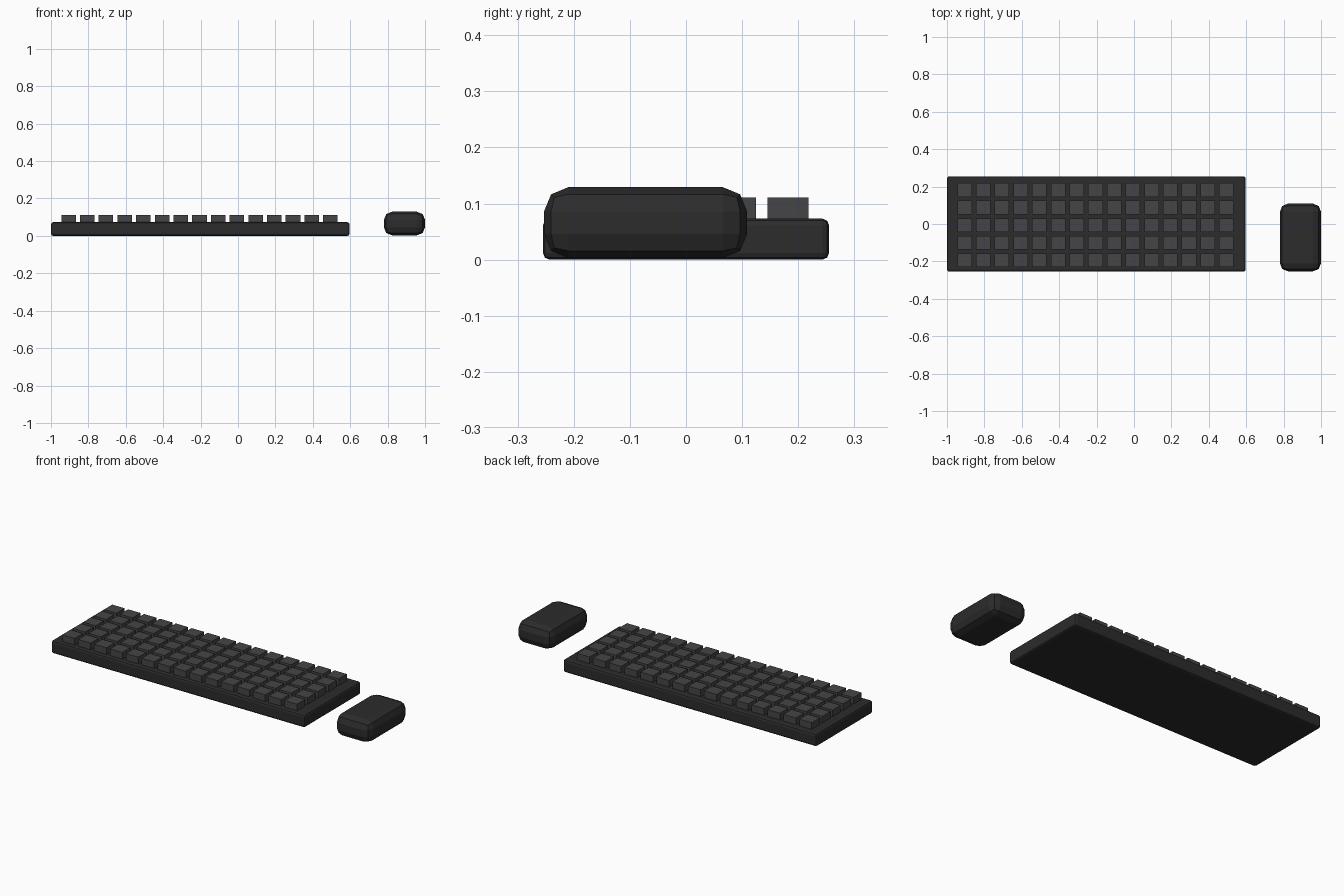
import bpy, bmesh
from mathutils import Matrix

if "Cube" in bpy.data.objects:
    bpy.data.objects.remove(bpy.data.objects["Cube"])


def material(name, value, blue):
    m = bpy.data.materials.new(name)
    m.diffuse_color = (value, value, blue, 1)
    m.use_nodes = True
    m.node_tree.nodes["Principled BSDF"].inputs["Base Color"].default_value = m.diffuse_color
    return m


def add_box(bm, lo, hi):
    centre = [(a + b) / 2 for a, b in zip(lo, hi)]
    size = [b - a for a, b in zip(lo, hi)]
    mat = Matrix.Translation(centre) @ Matrix.Diagonal((*size, 1))
    bmesh.ops.create_cube(bm, size=1, matrix=mat)


def make_object(name, boxes, mat, bevel=0, segments=2):
    bm = bmesh.new()
    for lo, hi in boxes:
        add_box(bm, lo, hi)
    if bevel:
        bmesh.ops.bevel(bm, geom=bm.edges[:], offset=bevel, segments=segments,
                        profile=0.5, affect='EDGES', clamp_overlap=True)
    me = bpy.data.meshes.new(name)
    bm.to_mesh(me)
    bm.free()
    me.materials.append(mat)
    ob = bpy.data.objects.new(name, me)
    bpy.context.collection.objects.link(ob)
    return ob


body = material("dark_plastic", 0.025, 0.026)
cap = material("key_plastic", 0.06, 0.063)

# Keyboard case
make_object("keyboard_case", [((-1, -0.255, 0), (0.597, 0.255, 0.073))], body, 0.012)

# Key grid: 15 columns by 5 rows
keys = []
for col in range(15):
    for row in range(5):
        x, y = -0.906 + 0.1 * col, -0.194 + 0.094 * row
        keys.append(((x - 0.039, y - 0.0365, 0.065), (x + 0.039, y + 0.0365, 0.111)))
make_object("keys", keys, cap)

# Mouse with chunky rounded edges
make_object("mouse", [((0.78, -0.253, 0.003), (1, 0.109, 0.129))], body, 0.043)
